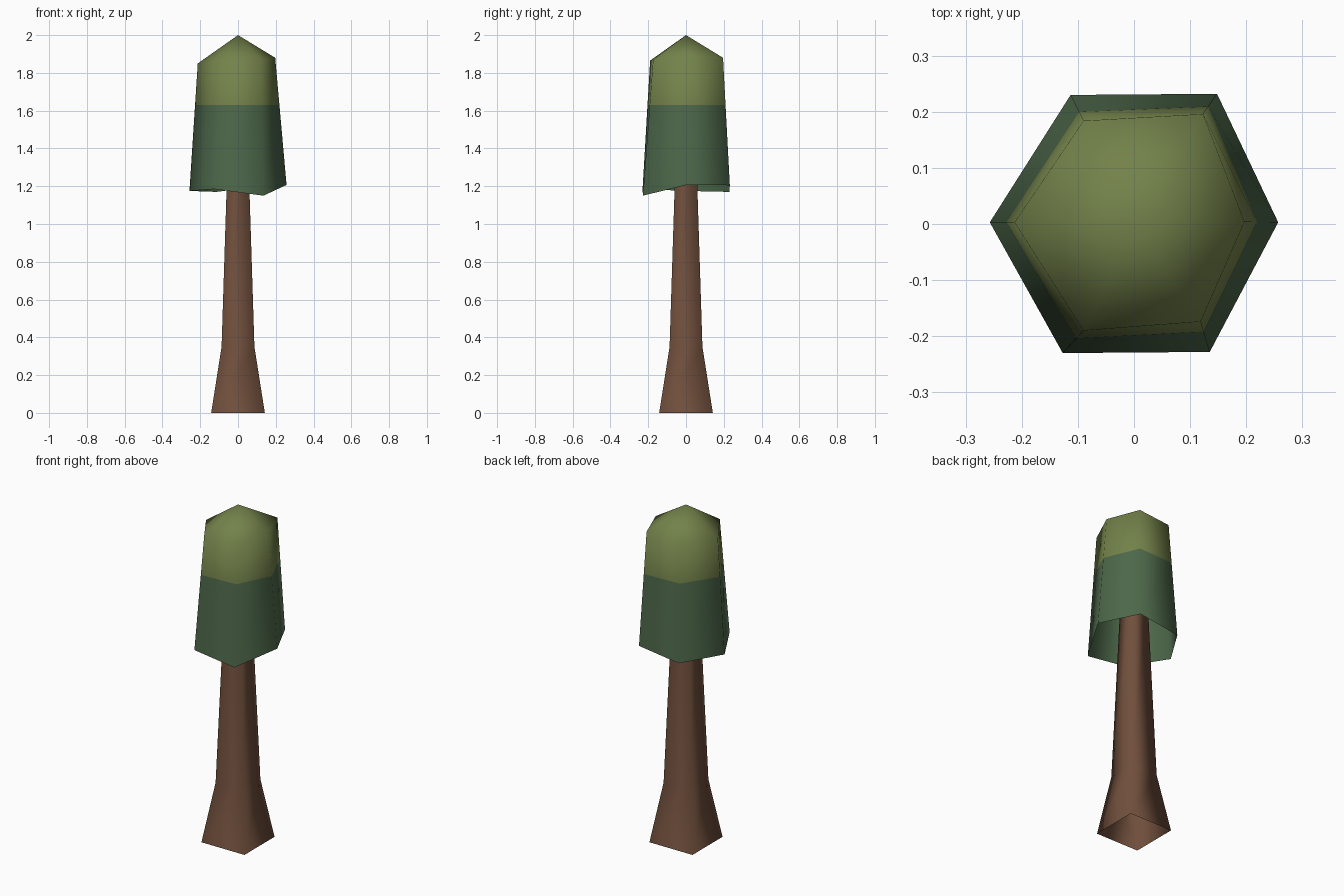
import bpy
import bmesh

old = bpy.data.objects.get("Cube")
if old:
    bpy.data.objects.remove(old, do_unlink=True)


def material(name, rgb):
    """Flat material from 0-255 display values, converted to linear."""
    color = [((c / 255 + 0.055) / 1.055) ** 2.4 for c in rgb] + [1]
    mat = bpy.data.materials.new(name)
    mat.use_nodes = True
    mat.diffuse_color = color
    bsdf = mat.node_tree.nodes["Principled BSDF"]
    bsdf.inputs["Base Color"].default_value = color
    bsdf.inputs["Roughness"].default_value = 0.9
    return mat


def skin(bm, rings):
    """Join consecutive rings of points with quads; returns the vertex rings."""
    loops = [[bm.verts.new(p) for p in ring] for ring in rings]
    for low, high in zip(loops, loops[1:]):
        n = len(low)
        for i in range(n):
            j = (i + 1) % n
            bm.faces.new((low[i], low[j], high[j], high[i]))
    return loops


def finish(bm, name, mats):
    mesh = bpy.data.meshes.new(name)
    for face in bm.faces:
        face.smooth = True
    bm.to_mesh(mesh)
    bm.free()
    for mat in mats:
        mesh.materials.append(mat)
    obj = bpy.data.objects.new(name, mesh)
    bpy.context.collection.objects.link(obj)
    return obj


bark = material("bark brown", (112, 79, 60))
dark_leaf = material("dark leaf green", (77, 104, 74))
light_leaf = material("light olive green", (115, 130, 74))

# Trunk: square section, flared at the foot, open at both ends
bm = bmesh.new()
corners = [(-1, -1), (1, -1), (1, 1), (-1, 1)]
trunk_profile = [(0.142, 0), (0.087, 0.35), (0.052, 1.45)]
skin(bm, [[(x * h, y * h, z) for x, y in corners] for h, z in trunk_profile])
finish(bm, "trunk", [bark])

# Crown: uneven six-sided hollow shell with a low pointed cap
rim = [(0.257, 0.003, 1.207), (0.148, 0.232, 1.205), (-0.113, 0.23, 1.17),
       (-0.257, 0.003, 1.175), (-0.127, -0.23, 1.185), (0.135, -0.228, 1.15)]
shoulder = [(0.197, 0.004, 1.88), (0.123, 0.196, 1.88), (-0.09, 0.184, 1.87),
            (-0.213, 0.003, 1.85), (-0.09, -0.19, 1.865), (0.119, -0.174, 1.87)]
bm = bmesh.new()
top = skin(bm, [rim, shoulder])[-1]
apex = bm.verts.new((0, 0, 2))
for a, b in zip(top, top[1:] + top[:1]):
    bm.faces.new((a, b, apex))

# Cut the shell level where the two greens meet
split = 1.63
bmesh.ops.bisect_plane(bm, geom=bm.verts[:] + bm.edges[:] + bm.faces[:],
                       plane_co=(0, 0, split), plane_no=(0, 0, 1))
for face in bm.faces:
    face.material_index = int(face.calc_center_median().z > split)
finish(bm, "crown", [dark_leaf, light_leaf])
